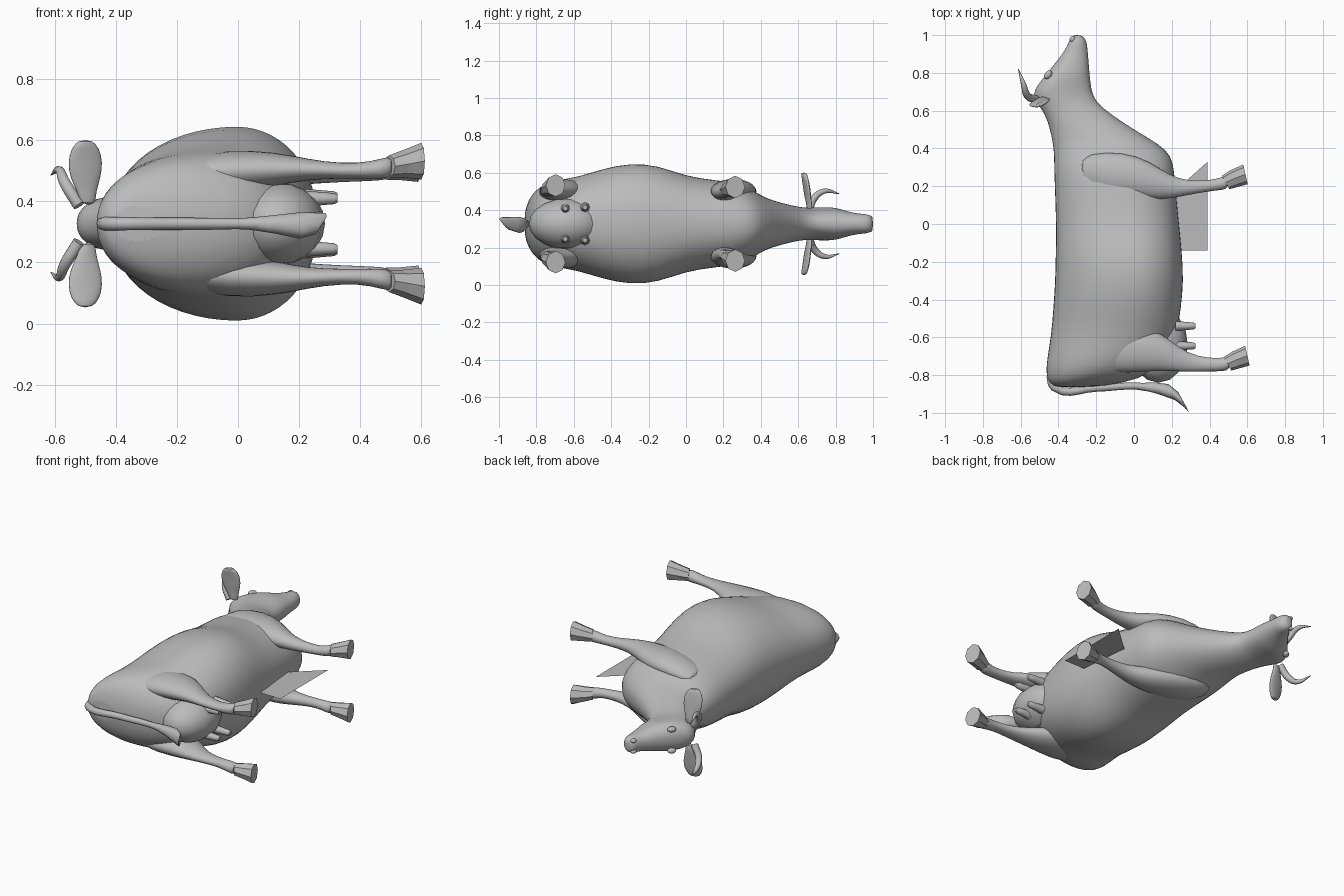
import bpy, bmesh, math
from mathutils import Vector

if "Cube" in bpy.data.objects:
    bpy.data.objects.remove(bpy.data.objects["Cube"])

MID = 0.327  # plane of symmetry of the animal lying on its side
grey = bpy.data.materials.new("plain grey")
grey.use_nodes = True
GREY = (0.5, 0.5, 0.5, 1)
grey.diffuse_color = GREY
grey.node_tree.nodes["Principled BSDF"].inputs["Base Color"].default_value = GREY


def make(name, bm, smooth=True, subdiv=0):
    bmesh.ops.recalc_face_normals(bm, faces=bm.faces)
    mesh = bpy.data.meshes.new(name)
    bm.to_mesh(mesh)
    bm.free()
    mesh.materials.append(grey)
    ob = bpy.data.objects.new(name, mesh)
    bpy.context.collection.objects.link(ob)
    for p in mesh.polygons:
        p.use_smooth = smooth and len(p.vertices) == 4
    if subdiv:
        ob.modifiers.new("soften", "SUBSURF").levels = subdiv
        ob.modifiers["soften"].render_levels = subdiv
    return ob


def skin(name, rings, smooth=True, subdiv=0):
    """Join a row of equal point rings into a closed skin."""
    bm = bmesh.new()
    rows = [[bm.verts.new(p) for p in ring] for ring in rings]
    n = len(rows[0])
    for a, b in zip(rows, rows[1:]):
        for i in range(n):
            j = (i + 1) % n
            bm.faces.new((a[i], a[j], b[j], b[i]))
    bm.faces.new(rows[0])
    bm.faces.new(rows[-1])
    return make(name, bm, smooth, subdiv)


def oval(centre, u, v, n=12):
    c, u, v = Vector(centre), Vector(u), Vector(v)
    return [c + u * math.cos(math.tau * i / n) + v * math.sin(math.tau * i / n)
            for i in range(n)]


def ball(name, centre, size, tilt=0):
    bm = bmesh.new()
    bmesh.ops.create_uvsphere(bm, u_segments=16, v_segments=10, radius=1)
    ob = make(name, bm)
    ob.location, ob.scale, ob.rotation_euler.z = centre, size, tilt
    return ob


def tube(name, points):
    """Tapering tube through (x, y, z, radius) points."""
    cu = bpy.data.curves.new(name, "CURVE")
    cu.dimensions = "3D"
    cu.bevel_depth, cu.bevel_resolution, cu.resolution_u = 1, 2, 5
    cu.use_fill_caps = True
    sp = cu.splines.new("BEZIER")
    sp.bezier_points.add(len(points) - 1)
    for bp, (x, y, z, r) in zip(sp.bezier_points, points):
        bp.co, bp.radius = (x, y, z), r
        bp.handle_left_type = bp.handle_right_type = "AUTO"
    cu.materials.append(grey)
    ob = bpy.data.objects.new(name, cu)
    bpy.context.collection.objects.link(ob)


def body_ring(y, back, wide, belly, half, n=28):
    """Cross-section: spine x, x of greatest width, belly x, half width."""
    ring = []
    for i in range(n):
        a = math.tau * i / n
        c, s = math.cos(a), math.sin(a)
        x = wide + (belly - wide if c > 0 else wide - back) * c
        ring.append((x, y, MID + half * math.copysign(abs(s) ** 0.9, s)))
    return ring


# Body, neck and head: one skin from rump to muzzle
profile = [
    (-.865, -.41, -.36, -.25, .05), (-.845, -.45, -.3, -.05, .13),
    (-.79, -.47, -.2, .10, .20), (-.70, -.46, -.12, .17, .235),
    (-.58, -.44, -.06, .23, .25), (-.45, -.43, -.02, .25, .295),
    (-.30, -.42, 0, .265, .327), (-.15, -.417, 0, .255, .315),
    (0, -.415, -.03, .24, .255), (.15, -.42, -.05, .225, .235),
    (.28, -.425, -.05, .215, .22), (.36, -.425, -.08, .20, .18),
    (.42, -.43, -.12, .14, .14), (.50, -.445, -.24, .0, .115),
    (.58, -.47, -.32, -.12, .095), (.64, -.515, -.37, -.195, .085),
    (.69, -.54, -.42, -.22, .088), (.75, -.50, -.41, -.23, .09),
    (.80, -.46, -.37, -.235, .087), (.86, -.41, -.34, -.24, .068),
    (.92, -.365, -.31, -.245, .054), (.965, -.345, -.30, -.25, .053),
    (.99, -.335, -.30, -.265, .042), (1.0, -.32, -.30, -.285, .025),
]
skin("body", [body_ring(*p) for p in profile], subdiv=1)

# Leg sections: x, y, y radius, sideways offset, sideways radius
hind = [(-.30, -.66, .08, .12, .04), (-.12, -.66, .14, .17, .07),
        (.06, -.655, .13, .175, .07), (.18, -.69, .09, .18, .045),
        (.28, -.735, .05, .175, .028), (.40, -.745, .035, .172, .025),
        (.47, -.745, .038, .18, .035), (.51, -.735, .036, .188, .036)]
fore = [(-.30, .28, .08, .14, .04), (-.15, .27, .12, .18, .06),
        (.02, .25, .12, .18, .065), (.14, .21, .085, .175, .055),
        (.23, .19, .05, .17, .042), (.33, .195, .034, .165, .03),
        (.42, .205, .03, .165, .027), (.47, .215, .036, .175, .034),
        (.50, .225, .036, .18, .035)]

for side, s in (("upper", 1), ("lower", -1)):
    for name, legs in (("hind", hind), ("front", fore)):
        skin(f"{side}_{name}_leg",
             [oval((x, y, MID + s * o), (0, ry, 0), (0, 0, rz))
              for x, y, ry, o, rz in legs], subdiv=1)
        # Hoof flares and slants toward the toe
        x, y, _, o, _ = legs[-1]
        skin(f"{side}_{name}_hoof",
             [oval((x + dx, y + dy, MID + s * (o + do)), (dx2, r, 0), (0, 0, w), 8)
              for dx, dy, do, dx2, r, w in
              ((-.015, -.005, 0, -.02, .036, .036), (.03, .015, .008, -.022, .043, .045),
               (.09, .038, .017, -.012, .052, .06))], smooth=False)
    # Head details
    skin(f"{side}_ear",
         [oval((x, y, MID + s * o), (r, .25 * r, 0), (0, .014, 0))
          for x, y, o, r in ((-.49, .66, .06, .025), (-.495, .66, .10, .03),
                             (-.50, .65, .15, .052), (-.50, .645, .20, .06),
                             (-.50, .635, .25, .048), (-.50, .63, .275, .02))], subdiv=1)
    tube(f"{side}_horn", [(-.52, .66, MID + s * .06, .022), (-.565, .68, MID + s * .13, .02),
                          (-.585, .74, MID + s * .175, .014), (-.612, .82, MID + s * .16, .002)])
    ball(f"{side}_eye", (-.455, .79, MID + s * .066), (.026, .018, .016), .9)
    ball(f"{side}_nostril", (-.325, .98, MID + s * .033), (.018, .015, .012), .9)
    # Teats
    for name, y, o in (("front", -.54, .088), ("rear", -.645, .082)):
        skin(f"{side}_{name}_teat",
             [oval((x, y, MID + s * o), (0, r, 0), (0, 0, r), 8)
              for x, r in ((.22, .026), (.28, .021), (.315, .018), (.326, .012))])

# Udder
ball("udder", (.13, -.64, MID), (.155, .20, .135))

# Tail with tuft
tube("tail", [(-.44, -.80, MID, .025), (-.42, -.865, MID, .022), (-.2, -.868, MID, .02),
              (0, -.858, MID, .018), (.08, -.865, MID, .022)])
skin("tail_tuft",
     [oval((x, y, z), (-.4 * r, r, 0), (0, 0, w))
      for x, y, z, r, w in ((.04, -.86, MID, .018, .02), (.12, -.87, MID - .002, .032, .03),
                            (.20, -.89, MID - .006, .042, .043), (.25, -.93, MID, .04, .036),
                            (.285, -.985, MID + .025, .012, .01))])

# Thin flat sheet between the front legs
bm = bmesh.new()
bm.faces.new([bm.verts.new((x, y, MID - .01)) for x, y in
              ((.39, .33), (.39, -.14), (.2, -.14), (.2, .16))])
make("belly_sheet", bm, smooth=False)
